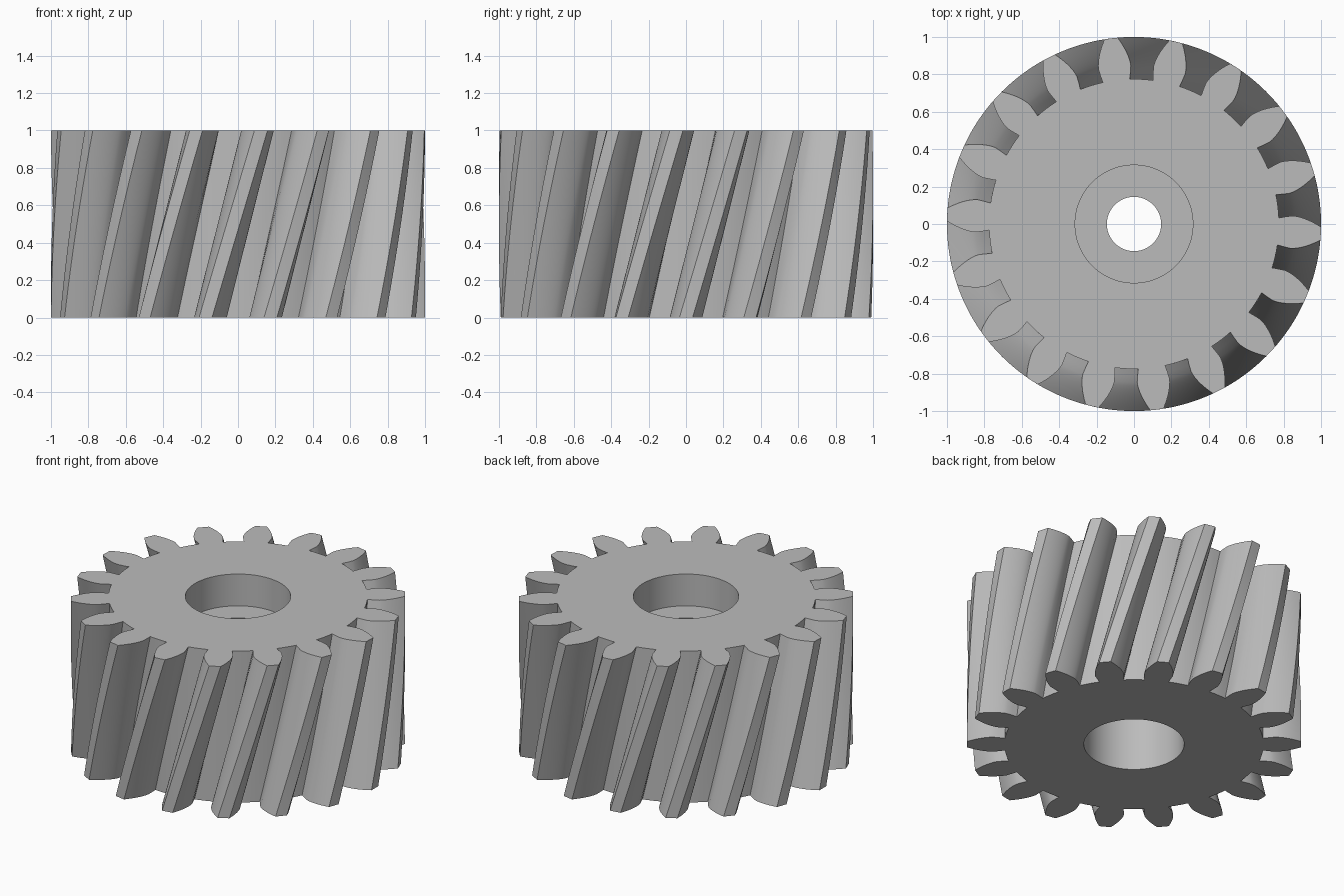
import bpy, bmesh
from math import acos, cos, sin, tan, radians, pi

cube = bpy.data.objects.get("Cube")
if cube:
    bpy.data.objects.remove(cube, do_unlink=True)

TEETH = 18
ROOT, BASE, TIP = 0.775, 0.846, 1.0
TWIST = radians(17.06)
HEIGHT = 1.0
LAYERS = 16
BASE_HALF = radians(5.9)    # half tooth angle at the base circle
ROOT_HALF = radians(5.35)   # slightly undercut at the root


def flank():
    """(radius, half angle) pairs from root to tip along an involute."""
    points = [(ROOT, ROOT_HALF), ((ROOT + BASE) / 2, radians(5.7))]
    steps = 8
    for i in range(steps + 1):
        r = BASE + (TIP - BASE) * i / steps
        a = acos(BASE / r)
        points.append((r, BASE_HALF - (tan(a) - a)))
    return points


def gear_outline():
    """Polar outline of the whole gear, counterclockwise."""
    side = flank()
    tooth = [(r, -a) for r, a in side] + [(TIP, 0)] + [(r, a) for r, a in reversed(side)]
    pitch = 2 * pi / TEETH
    gap = pitch - 2 * ROOT_HALF
    tooth += [(ROOT, ROOT_HALF + gap * k / 4) for k in (1, 2, 3)]
    return [(r, a + n * pitch) for n in range(TEETH) for r, a in tooth]


def add_ring(bm, polar, z, turn=0):
    return [bm.verts.new((r * cos(a + turn), r * sin(a + turn), z)) for r, a in polar]


def bridge(bm, lower, upper):
    n = len(lower)
    for i in range(n):
        j = (i + 1) % n
        bm.faces.new((lower[i], lower[j], upper[j], upper[i]))


def cap(bm, *rings):
    edges = [bm.edges.get((ring[i - 1], ring[i])) for ring in rings for i in range(len(ring))]
    bmesh.ops.triangle_fill(bm, edges=edges, use_beauty=True)


bm = bmesh.new()

# Helical toothed rim
outline = gear_outline()
rim = [add_ring(bm, outline, HEIGHT * k / LAYERS, TWIST * k / LAYERS) for k in range(LAYERS + 1)]
for low, high in zip(rim, rim[1:]):
    bridge(bm, low, high)

# Stepped bore: wide recess above and below a narrow through hole
SEGMENTS = 72
bore_profile = [(0.30, 0), (0.30, 0.55), (0.145, 0.55), (0.145, 0.79), (0.315, 0.79), (0.315, HEIGHT)]
bore = [add_ring(bm, [(r, 2 * pi * i / SEGMENTS) for i in range(SEGMENTS)], z) for r, z in bore_profile]
for low, high in zip(bore, bore[1:]):
    bridge(bm, high, low)

# Flat end faces
cap(bm, rim[0], bore[0])
cap(bm, rim[-1], bore[-1])
bmesh.ops.recalc_face_normals(bm, faces=bm.faces[:])

mesh = bpy.data.meshes.new("helical_gear")
bm.to_mesh(mesh)
bm.free()
gear = bpy.data.objects.new("helical_gear", mesh)
bpy.context.collection.objects.link(gear)

# Plain grey metal
grey = bpy.data.materials.new("plain_grey")
grey.use_nodes = True
colour = (0.5, 0.5, 0.5, 1)
grey.diffuse_color = colour
grey.node_tree.nodes["Principled BSDF"].inputs["Base Color"].default_value = colour
mesh.materials.append(grey)

# Smooth flanks with crisp tooth edges
bpy.ops.object.select_all(action="DESELECT")
gear.select_set(True)
bpy.context.view_layer.objects.active = gear
bpy.ops.object.shade_smooth_by_angle(angle=radians(25))
